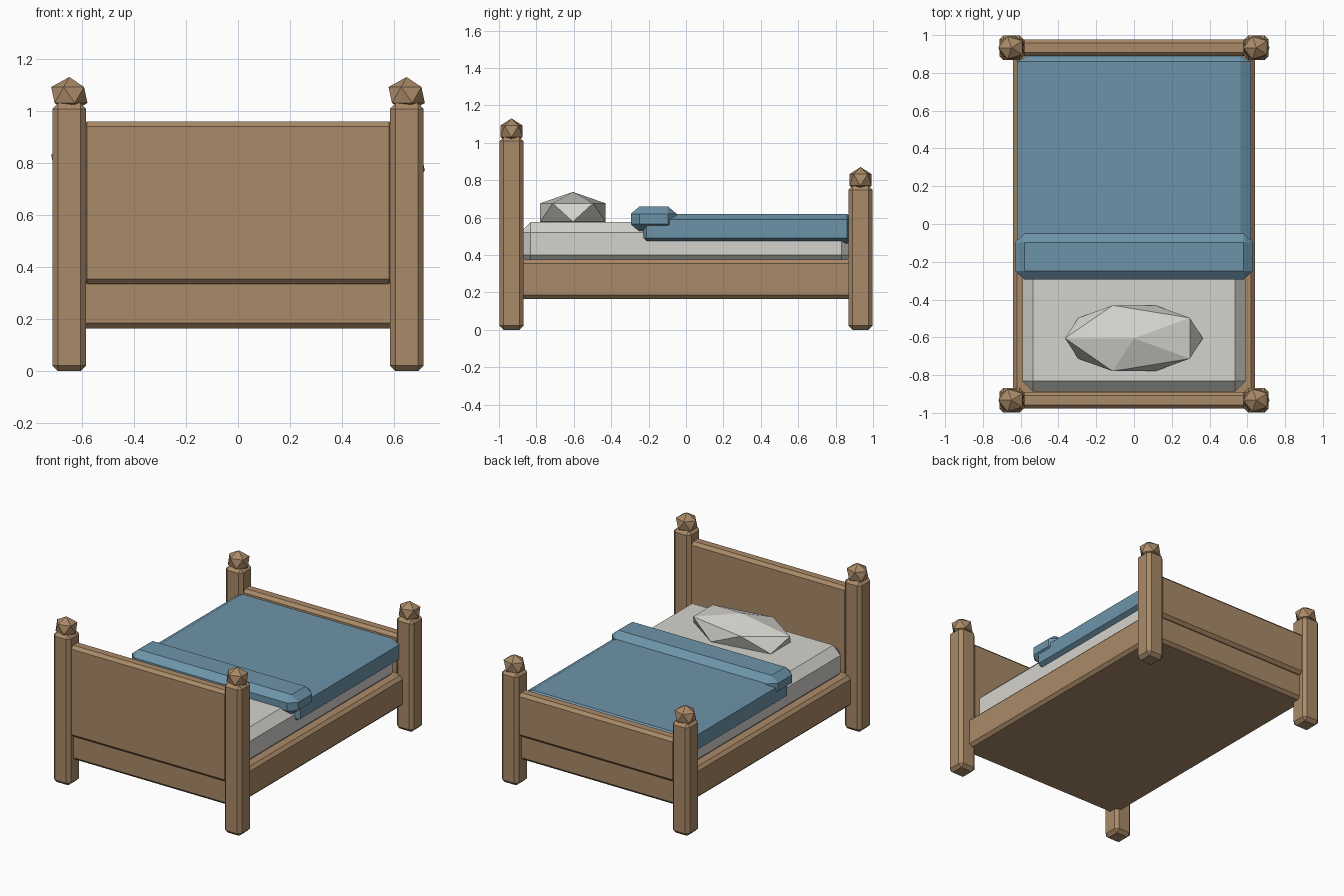
import bpy
import bmesh
from mathutils import Matrix, Vector

if "Cube" in bpy.data.objects:
    bpy.data.objects.remove(bpy.data.objects["Cube"], do_unlink=True)


def make_material(name, rgb):
    mat = bpy.data.materials.new(name)
    mat.use_nodes = True
    mat.diffuse_color = (*rgb, 1)
    mat.node_tree.nodes["Principled BSDF"].inputs["Base Color"].default_value = (*rgb, 1)
    return mat


wood = make_material("warm wood", (0.40, 0.254, 0.138))
linen = make_material("off white linen", (0.66, 0.65, 0.61))
wool = make_material("blue wool", (0.152, 0.296, 0.396))


def finish(name, bm, mat):
    bmesh.ops.recalc_face_normals(bm, faces=bm.faces)
    mesh = bpy.data.meshes.new(name)
    bm.to_mesh(mesh)
    bm.free()
    mesh.materials.append(mat)
    obj = bpy.data.objects.new(name, mesh)
    bpy.context.collection.objects.link(obj)
    return obj


def chamfered_box(name, low, high, chamfer, mat):
    """Box between two corners, with its own chamfer width along each axis."""
    low, high, chamfer = Vector(low), Vector(high), Vector(chamfer)
    size = high - low
    bm = bmesh.new()
    bmesh.ops.create_cube(bm, size=1)
    bmesh.ops.scale(bm, verts=bm.verts, vec=[s / c for s, c in zip(size, chamfer)])
    bmesh.ops.bevel(bm, geom=bm.edges[:], offset=1, segments=1, affect='EDGES')
    bmesh.ops.scale(bm, verts=bm.verts, vec=chamfer)
    bmesh.ops.translate(bm, verts=bm.verts, vec=(low + high) / 2)
    return finish(name, bm, mat)


def faceted_ball(name, centre, radii, mat):
    """Twenty-sided ball, stretched along each axis."""
    bm = bmesh.new()
    bmesh.ops.create_icosphere(bm, subdivisions=1, radius=1)
    bmesh.ops.scale(bm, verts=bm.verts, vec=(-radii[0], -radii[1], radii[2]))
    bmesh.ops.translate(bm, verts=bm.verts, vec=centre)
    return finish(name, bm, mat)


# Corner posts with finials, and the board between each pair
POST_X, POST_Y, POST_HALF = 0.648, 0.933, 0.065
for end, side_y, post_top, board_top in (("head", -1, 1.03, 0.96), ("foot", 1, 0.77, 0.635)):
    y = side_y * POST_Y
    for side, side_x in (("left", 1), ("right", -1)):
        x = side_x * POST_X
        chamfered_box(f"{end}_post_{side}", (x - POST_HALF, y - POST_HALF, 0),
                      (x + POST_HALF, y + POST_HALF, post_top), (0.022,) * 3, wood)
        faceted_ball(f"{end}_finial_{side}", (x, y, post_top + 0.031),
                     (0.078, 0.07, 0.069), wood)
    chamfered_box(f"{end}board", (-0.6, y - 0.044, 0.335), (0.6, y + 0.044, board_top),
                  (0.02,) * 3, wood)

# Bed base
chamfered_box("bed_base", (-0.64, -0.95, 0.165), (0.64, 0.95, 0.375), (0.02,) * 3, wood)

# Bedding
chamfered_box("mattress", (-0.59, -0.887, 0.345), (0.59, 0.887, 0.575), (0.055,) * 3, linen)
faceted_ball("pillow", (0, -0.605, 0.627), (0.408, 0.205, 0.11), linen)
chamfered_box("blanket", (-0.62, -0.24, 0.46), (0.62, 0.89, 0.62), (0.055, 0.03, 0.03), wool)
chamfered_box("blanket_fold", (-0.63, -0.295, 0.525), (0.63, -0.05, 0.66),
              (0.05, 0.047, 0.04), wool)
